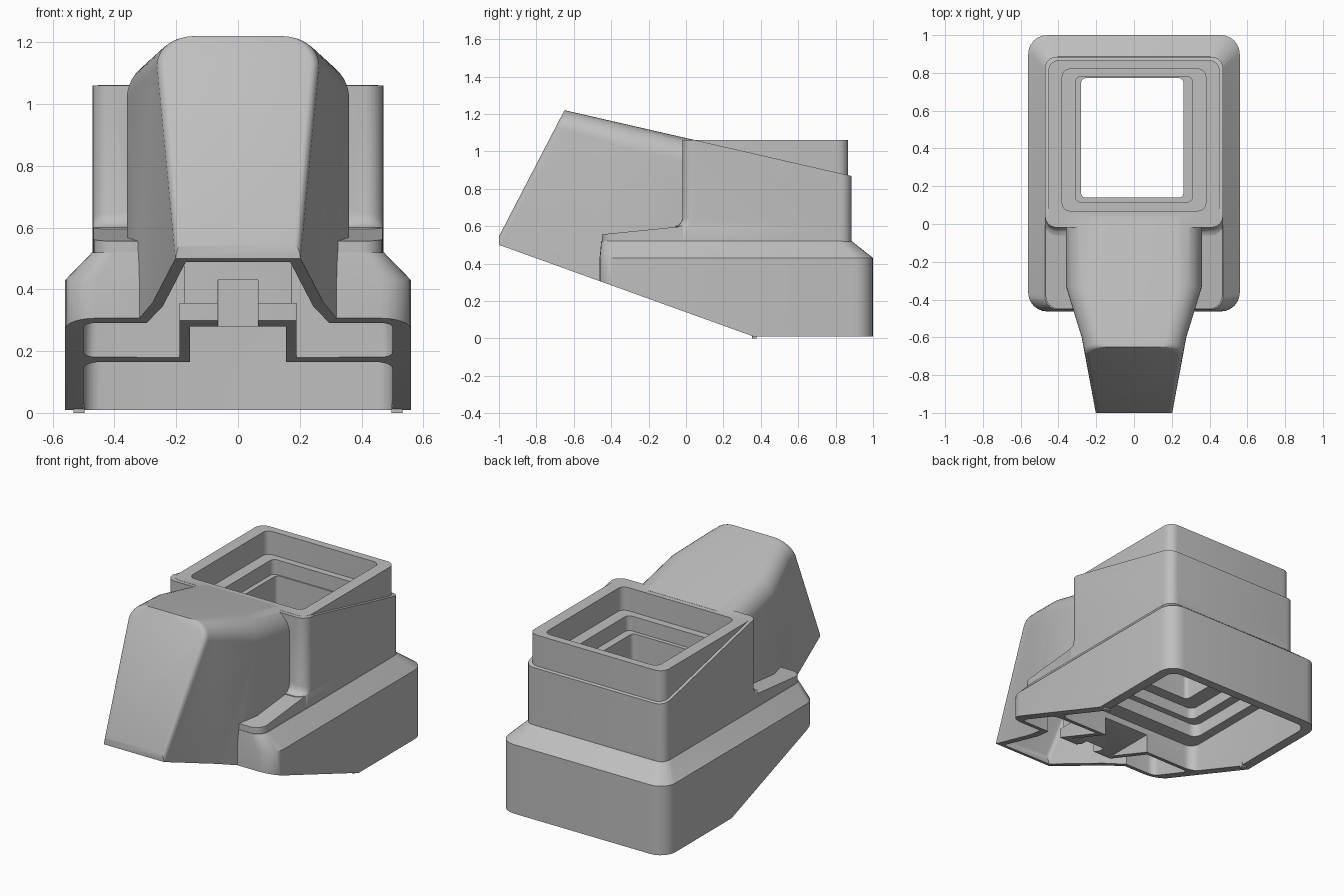
import bpy, bmesh, math
from mathutils import Vector

old = bpy.data.objects.get("Cube")
if old:
    bpy.data.objects.remove(old)

grey = bpy.data.materials.new("plain grey")
grey.use_nodes = True
COLOR = (0.52, 0.52, 0.52, 1)
grey.diffuse_color = COLOR
grey.node_tree.nodes["Principled BSDF"].inputs["Base Color"].default_value = COLOR

TOP = ((0, -0.65, 1.22), (0, 0.229, 1))       # sloping roof plane
UNDER = ((0, -1, 0.5), (0, -0.36, -1))        # sloping underside plane


def roof(y):
    return 1.22 - 0.229 * (y + 0.65)


def loft(name, rings, cuts=()):
    """Closed solid through matching rings; each cut removes the side its normal points to."""
    bm = bmesh.new()
    loops = [[bm.verts.new(p) for p in ring] for ring in rings]
    n = len(loops[0])
    for a, b in zip(loops, loops[1:]):
        for i in range(n):
            j = (i + 1) % n
            bm.faces.new((a[i], a[j], b[j], b[i]))
    bmesh.ops.triangulate(bm, faces=bm.faces)
    bm.faces.new(loops[0][::-1])
    bm.faces.new(loops[-1])
    for point, normal in cuts:
        geom = bm.verts[:] + bm.edges[:] + bm.faces[:]
        bmesh.ops.bisect_plane(bm, geom=geom, plane_co=point, plane_no=normal, clear_outer=True)
        bmesh.ops.holes_fill(bm, edges=[e for e in bm.edges if e.is_boundary], sides=0)
    bmesh.ops.recalc_face_normals(bm, faces=bm.faces)
    mesh = bpy.data.meshes.new(name)
    bm.to_mesh(mesh)
    bm.free()
    mesh.materials.append(grey)
    obj = bpy.data.objects.new(name, mesh)
    bpy.context.collection.objects.link(obj)
    return obj


def rect(x0, x1, y0, y1, z, r):
    """Rounded rectangle at height z."""
    corners = ((x1, y1, -1, -1), (x0, y1, 1, -1), (x0, y0, 1, 1), (x1, y0, -1, 1))
    pts = []
    for k, (x, y, sx, sy) in enumerate(corners):
        for i in range(7):
            a = math.radians(90 * k + 15 * i)
            pts.append((x + sx * r + r * math.cos(a), y + sy * r + r * math.sin(a), z))
    return pts


def sym(hx, y0, y1, z, r):
    return rect(-hx, hx, y0, y1, z, r)


def box(name, hx, y0, y1, z0, z1, cx=0, cuts=()):
    return loft(name, [rect(cx - hx, cx + hx, y0, y1, z, 0.004) for z in (z0, z1)], cuts)


def hood_section(low, high, wb, wt, r):
    """Arch with rounded top corners standing on a line from low to high, both (y, z)."""
    a, b = Vector((0, *low)), Vector((0, *high))
    length = (b - a).length
    up = (b - a) / length
    half = [(wb, 0)]
    for i in range(10):
        t = math.radians(10 * i)
        half.append((wt - r + r * math.cos(t), length - r + r * math.sin(t)))
    outline = half + [(-x, s) for x, s in reversed(half)]
    return [Vector((x, 0, 0)) + a + up * s for x, s in outline]


def hood(name, d, end, cuts=()):
    """Front hood, shrunk inwards by d, with rounded front edges and a small vertical lip."""
    rings = []
    for i in range(6):
        t = math.radians(18 * i)
        back, narrow = 0.035 * (1 - math.cos(t)), 0.03 * (1 - math.sin(t))
        y = -0.65 + back + d
        rings.append(hood_section((-1.127 + back + d, 0.3), (y, roof(y) - d),
                                  0.185 - narrow - d, 0.264 - narrow - d, 0.1 - d / 2))
    for y, w, r in ((-0.6 + d, 0.277, 0.105), (-0.33, 0.36, 0.13), (end, 0.36, 0.13)):
        rings.append(hood_section((y, -0.05), (y, roof(y) - d), w - d, w - d, r - d / 2))
    return loft(name, rings, [((0, d - 1, 0), (0, -1, 0)), *cuts])


def combine(obj, other, operation):
    mod = obj.modifiers.new("join", "BOOLEAN")
    mod.solver = "EXACT"
    mod.operation = operation
    mod.object = other
    bpy.ops.object.select_all(action="DESELECT")
    bpy.context.view_layer.objects.active = obj
    obj.select_set(True)
    bpy.ops.object.modifier_apply(modifier=mod.name)
    bpy.data.objects.remove(other)


# Wide base with a sloping shoulder and slanted underside
housing = loft("housing", [
    sym(0.56, -0.465, 1.0, 0.01, 0.1), sym(0.56, -0.462, 1.0, 0.43, 0.1),
    sym(0.472, -0.453, 0.886, 0.52, 0.07)], [UNDER])

# Front deck, tower, recessed collar and hood
deck = loft("deck", [sym(0.468, -0.45, 0.88, z, 0.07) for z in (0.4, 0.8)],
            [((0, -0.45, 0.556), (0, -0.1, 1))])
tower = loft("tower", [
    sym(0.471, -0.06, 0.885, 0.45, 0.06), sym(0.471, -0.06, 0.885, 0.6, 0.06),
    sym(0.471, -0.04, 0.885, 0.606, 0.06), sym(0.471, -0.025, 0.885, 0.622, 0.06),
    sym(0.471, -0.018, 0.885, 0.645, 0.06), sym(0.471, -0.018, 0.885, 1.2, 0.06)],
    [TOP, ((0, 0, 1.06), (0, 0, 1))])
collar = loft("collar", [sym(0.453, 0.005, 0.867, z, 0.055) for z in (0.7, 1.061)])
for part in (deck, tower, collar, hood("hood", 0, 0.04, [UNDER])):
    combine(housing, part, "UNION")

# Hollow under the hood and the front of the base
hollow = hood("hood_hollow", 0.033, -0.11)
combine(hollow, loft("front_hollow", [
    sym(0.5, -0.42, -0.112, -0.2, 0.04), sym(0.5, -0.42, -0.112, 0.41, 0.04),
    sym(0.42, -0.415, -0.112, 0.49, 0.04)]), "UNION")
combine(housing, hollow, "DIFFERENCE")

# Cable tunnel between the hollows
combine(housing, box("tunnel_lower", 0.19, -0.44, -0.09, 0.02, 0.355, cuts=[UNDER]), "UNION")
combine(housing, box("tunnel_upper", 0.175, -0.43, -0.09, 0.32, 0.5), "UNION")
combine(housing, box("tunnel_bore", 0.155, -0.6, 0.0, -0.1, 0.28), "DIFFERENCE")
combine(housing, box("tunnel_slot", 0.065, -0.6, -0.35, 0.2, 0.43), "DIFFERENCE")

# Stepped shaft from the underside up through the tower
big, mid = (0.5, -0.07, 0.945), (0.44, 0.03, 0.87)
small, seat = (0.38, 0.07, 0.82), (0.31, 0.115, 0.78)
hole = (-0.28, 0.262, 0.14, 0.772)
shaft = []
for size, z0, z1, r in ((big, -0.1, 0.32, 0.06), (mid, 0.32, 0.4, 0.05), (small, 0.4, 0.47, 0.04)):
    shaft += [sym(*size, z0, r), sym(*size, z1, r)]
shaft += [rect(*hole, z, 0.025) for z in (0.47, 0.83)]
for size, z0, z1, r in ((seat, 0.83, 0.92, 0.03), (small, 0.92, 1.2, 0.04)):
    shaft += [sym(*size, z0, r), sym(*size, z1, r)]
combine(housing, loft("shaft", shaft), "DIFFERENCE")

# Small feet at the bend of the underside
feet = [box(name, 0.018, 0.353, 0.378, 0, 0.03, side * 0.515)
        for name, side in (("left_foot", 1), ("right_foot", -1))]

bpy.ops.object.select_all(action="DESELECT")
for obj in [housing] + feet:
    obj.select_set(True)
bpy.context.view_layer.objects.active = housing
bpy.ops.object.shade_smooth_by_angle(angle=math.radians(35))
